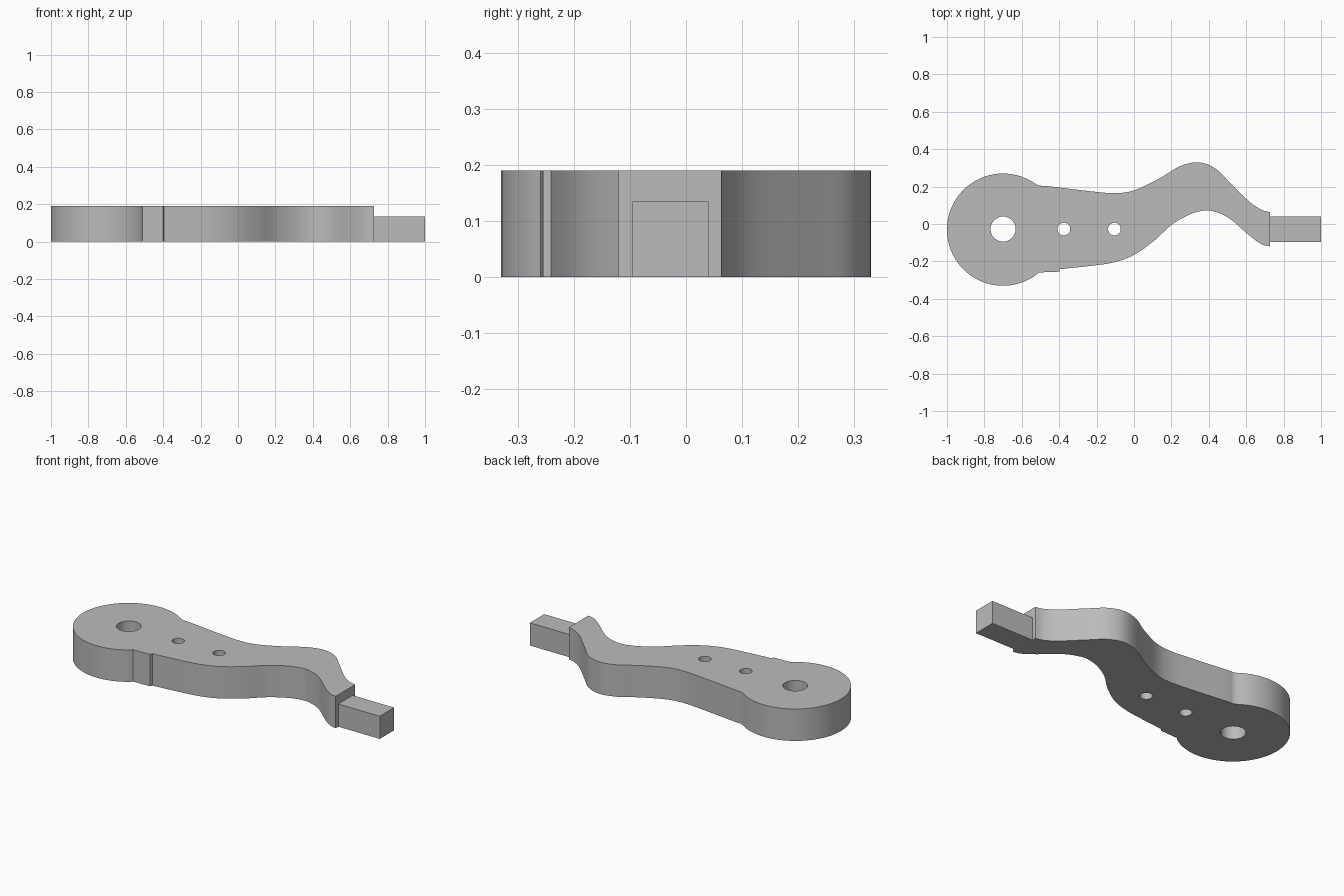
import bpy, bmesh
from math import atan2, cos, sin, pi, radians
from mathutils import Vector

cube = bpy.data.objects.get("Cube")
if cube:
    bpy.data.objects.remove(cube, do_unlink=True)

THICKNESS = 0.19
HUB = Vector((-0.70, -0.03))
HUB_RADIUS = 0.30

grey = bpy.data.materials.new("plain grey")
grey.use_nodes = True
colour = (0.5, 0.5, 0.5, 1)
grey.diffuse_color = colour
grey.node_tree.nodes["Principled BSDF"].inputs["Base Color"].default_value = colour


def arc(centre, radius, start, end, steps):
    return [Vector((centre.x + radius * cos(a), centre.y + radius * sin(a)))
            for a in (start + (end - start) * i / steps for i in range(steps + 1))]


def smooth_path(points, steps=6):
    """Sample a smooth curve passing through the points."""
    p = [Vector(q) for q in points]
    p = [p[0] * 2 - p[1]] + p + [p[-1] * 2 - p[-2]]
    out = []
    for a, b, c, d in zip(p, p[1:], p[2:], p[3:]):
        for i in range(steps):
            t = i / steps
            out.append(0.5 * (2 * b + (c - a) * t + (2 * a - 5 * b + 4 * c - d) * t ** 2
                              + (3 * b - a - 3 * c + d) * t ** 3))
    return out + [p[-2]]


def extruded_plate(name, loops, height):
    """Fill the first loop, leave the others as holes, and give it thickness."""
    curve = bpy.data.curves.new(name + " outline", 'CURVE')
    curve.dimensions = '2D'
    curve.fill_mode = 'BOTH'
    curve.extrude = height / 2
    for loop in loops:
        spline = curve.splines.new('POLY')
        spline.points.add(len(loop) - 1)
        for point, co in zip(spline.points, loop):
            point.co = (co.x, co.y, 0, 1)
        spline.use_cyclic_u = True
    helper = bpy.data.objects.new(name + " helper", curve)
    bpy.context.collection.objects.link(helper)
    bpy.context.view_layer.update()
    graph = bpy.context.evaluated_depsgraph_get()
    mesh = bpy.data.meshes.new_from_object(helper.evaluated_get(graph))
    bpy.data.objects.remove(helper, do_unlink=True)

    # Weld caps to walls and stand the plate on the ground
    bm = bmesh.new()
    bm.from_mesh(mesh)
    bmesh.ops.remove_doubles(bm, verts=bm.verts, dist=0.0002)
    bmesh.ops.recalc_face_normals(bm, faces=bm.faces)
    bmesh.ops.translate(bm, verts=bm.verts, vec=(0, 0, height / 2))
    bm.to_mesh(mesh)
    bm.free()
    mesh.materials.clear()
    mesh.materials.append(grey)
    obj = bpy.data.objects.new(name, mesh)
    bpy.context.collection.objects.link(obj)
    bpy.ops.object.select_all(action='DESELECT')
    obj.select_set(True)
    bpy.context.view_layer.objects.active = obj
    bpy.ops.object.shade_smooth_by_angle(angle=radians(25))
    return obj


# Curved arm edges
back_edge = smooth_path([
    (-0.505, 0.205), (-0.44, 0.2), (-0.25, 0.177), (-0.107, 0.165), (0, 0.18),
    (0.135, 0.243), (0.24, 0.306), (0.34, 0.33), (0.43, 0.3), (0.51, 0.225),
    (0.615, 0.121), (0.68, 0.077), (0.727, 0.063)])
front_edge = smooth_path([
    (0.727, -0.12), (0.68, -0.107), (0.615, -0.06), (0.51, 0.03), (0.43, 0.066),
    (0.375, 0.072), (0.295, 0.05), (0.2, -0.005), (0.107, -0.09), (0, -0.165),
    (-0.107, -0.205), (-0.24, -0.225), (-0.395, -0.241)])

# Small step and flat where the arm meets the round hub
step = [Vector((-0.4, -0.255)), Vector((-0.51, -0.259))]
start = atan2(step[1].y - HUB.y, step[1].x - HUB.x)
end = atan2(back_edge[0].y - HUB.y, back_edge[0].x - HUB.x)
hub_edge = arc(HUB, HUB_RADIUS, start, end - 2 * pi, 72)[1:-1]

# Pivot hole and two small holes
holes = [arc(Vector((x, -0.027)), r, 0, 2 * pi, 32)[:-1]
         for x, r in ((-0.70, 0.067), (-0.375, 0.034), (-0.105, 0.034))]

extruded_plate("lever_arm", [back_edge + front_edge + step + hub_edge] + holes, THICKNESS)

# Square end tang
tang = [Vector(p) for p in ((0.727, -0.095), (1, -0.095), (1, 0.04), (0.727, 0.04))]
extruded_plate("end_tang", [tang], 0.135)
